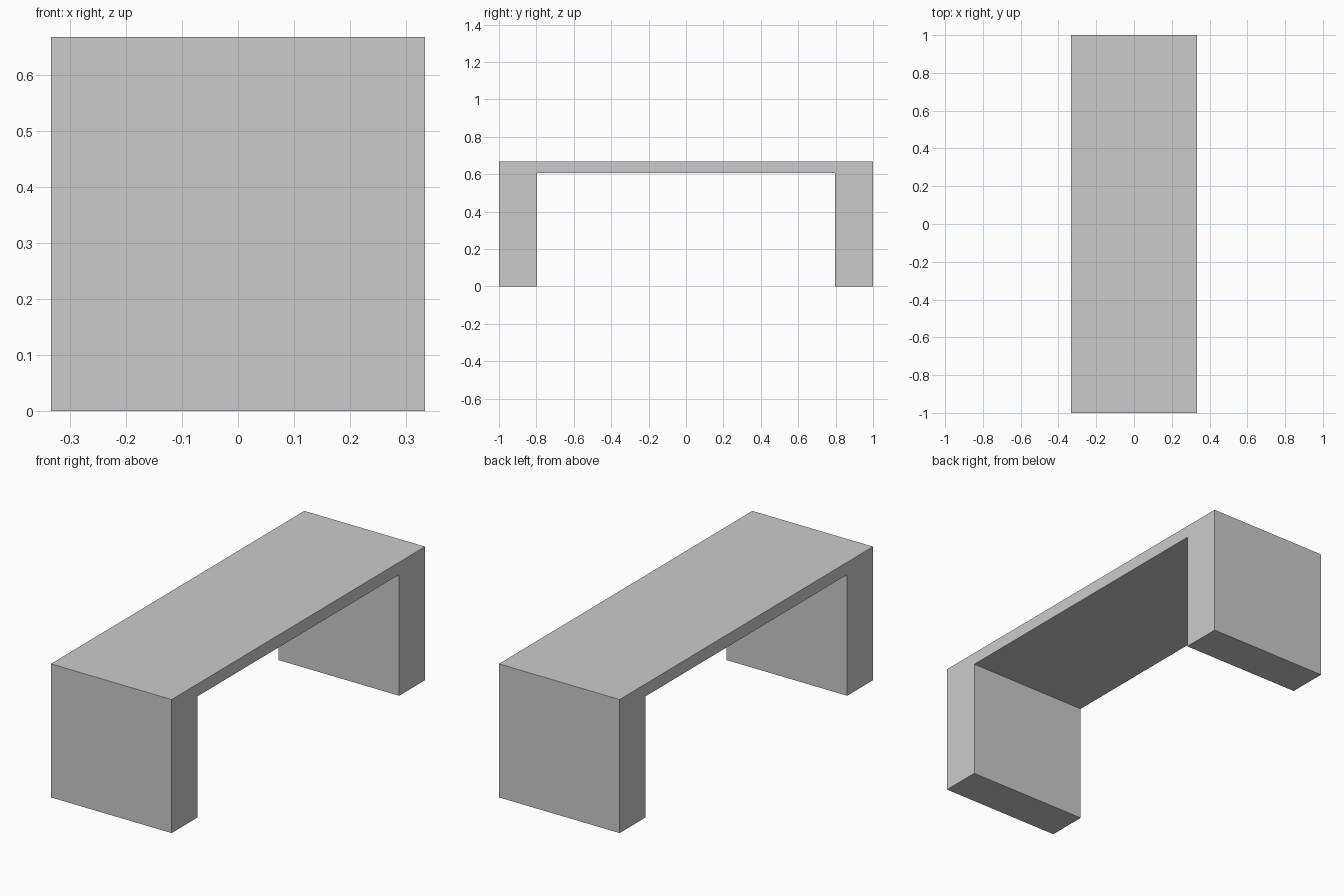
import bpy
import bmesh

if "Cube" in bpy.data.objects:
    bpy.data.objects.remove(bpy.data.objects["Cube"])

WIDTH, HEIGHT = 0.667, 0.667
HALF_LENGTH, LEG_INNER, UNDERSIDE = 1.0, 0.796, 0.605

# Bench: one half of the arch profile (y, z), mirrored to the other side
half = [(LEG_INNER, UNDERSIDE), (LEG_INNER, 0), (HALF_LENGTH, 0), (HALF_LENGTH, HEIGHT)]
profile = half + [(-y, z) for y, z in reversed(half)]

# Extrude the profile across the width
bm = bmesh.new()
face = bm.faces.new([bm.verts.new((-WIDTH / 2, y, z)) for y, z in profile])
extruded = bmesh.ops.extrude_face_region(bm, geom=[face], use_keep_orig=True)["geom"]
bmesh.ops.translate(bm, vec=(WIDTH, 0, 0),
                    verts=[g for g in extruded if isinstance(g, bmesh.types.BMVert)])
bmesh.ops.recalc_face_normals(bm, faces=bm.faces[:])

mesh = bpy.data.meshes.new("bench")
bm.to_mesh(mesh)
bm.free()
bpy.context.collection.objects.link(bpy.data.objects.new("bench", mesh))
